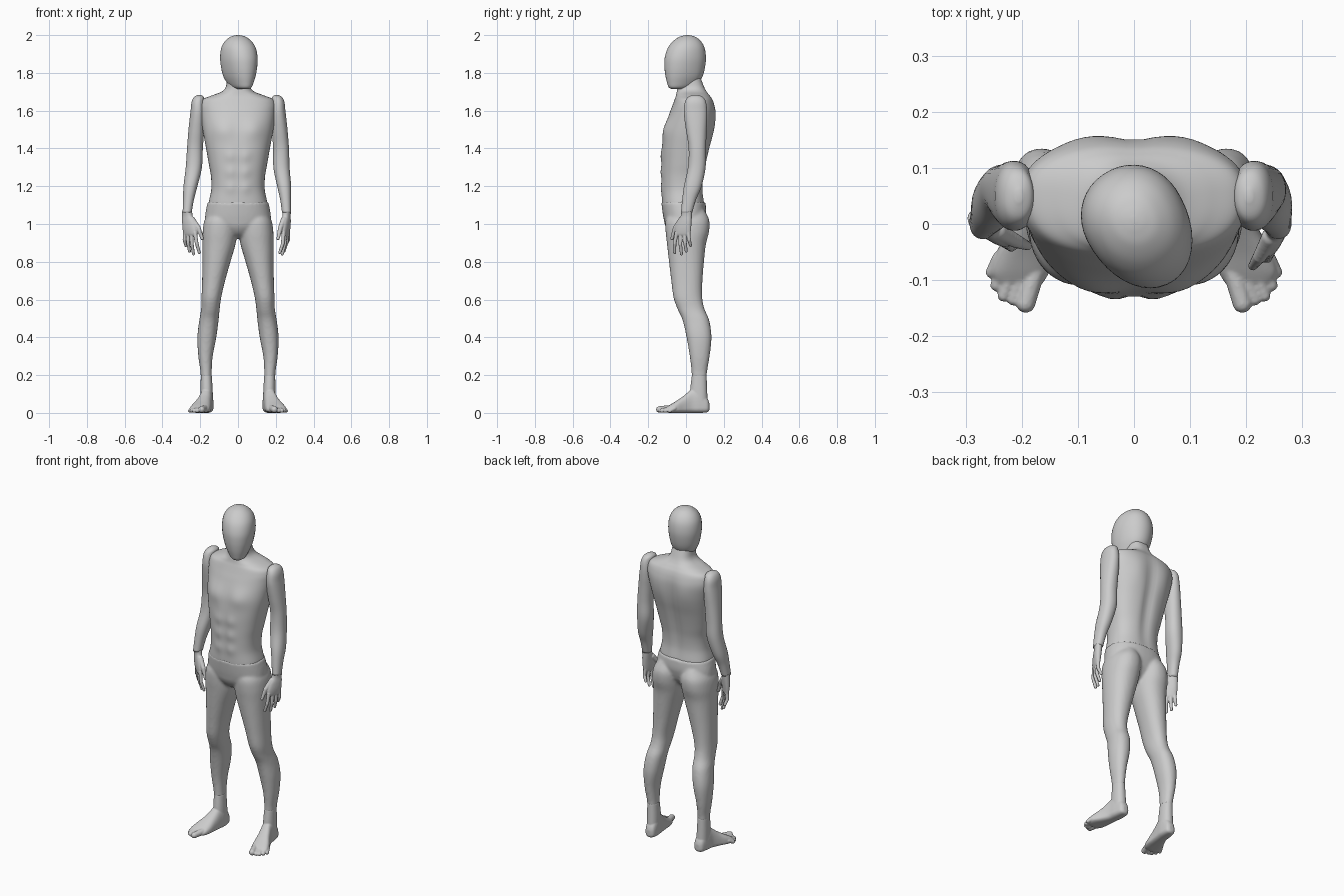
import bpy, bmesh, math
from mathutils import Vector, Matrix


def catmull(rings, steps):
    out = []
    for i in range(len(rings) - 1):
        p = [rings[max(0, min(len(rings) - 1, i + k))] for k in (-1, 0, 1, 2)]
        for j in range(steps):
            t = j / steps
            out.append([b + .5 * t * (c - a + t * (2 * a - 5 * b + 4 * c - d + t * (3 * (b - c) + d - a)))
                        for a, b, c, d in zip(*p)])
    return out + [list(rings[-1])]


def loft(bm, rings, axis='z', n=2.2, seg=40, steps=5):
    """Rings are (position along axis, centre x, half width, low, widest, high)."""
    loops = []
    for t, cx, hw, lo, mid, hi in catmull(rings, steps):
        loop = []
        for k in range(seg):
            a = 2 * math.pi * (k + .5) / seg
            c, s = math.cos(a), math.sin(a)
            x = cx + hw * math.copysign(abs(c) ** (2 / n), c)
            v = mid + abs(s) ** (2 / n) * ((hi - mid) if s > 0 else (lo - mid))
            loop.append(bm.verts.new((x, v, t) if axis == 'z' else (x, t, v)))
        loops.append(loop)
    for a, b in zip(loops, loops[1:]):
        for k in range(seg):
            m = (k + 1) % seg
            bm.faces.new((a[k], a[m], b[m], b[k]))
    bm.faces.new(loops[0])
    bm.faces.new(loops[-1])


def digit(bm, pts, r0, r1):
    """Tapered finger or toe made of closely spaced balls."""
    pts = [Vector(p) for p in pts]
    total = 8 * (len(pts) - 1)
    for i in range(total + 1):
        k = min(i // 8, len(pts) - 2)
        p = pts[k].lerp(pts[k + 1], (i - 8 * k) / 8)
        bmesh.ops.create_icosphere(bm, subdivisions=2, radius=r0 + (r1 - r0) * i / total,
                                   matrix=Matrix.Translation(p))


def finish(bm, name, side=1, voxel=0, smooth=4, turn=0, loc=(0, 0, 0)):
    for v in bm.verts:
        v.co.x *= side
    bmesh.ops.recalc_face_normals(bm, faces=bm.faces)
    for f in bm.faces:
        f.smooth = True
    me = bpy.data.meshes.new(name)
    bm.to_mesh(me)
    bm.free()
    ob = bpy.data.objects.new(name, me)
    bpy.context.collection.objects.link(ob)
    ob.location = loc
    ob.rotation_euler.z = math.radians(turn)
    if voxel:
        m = ob.modifiers.new("blend", 'REMESH')
        m.mode, m.voxel_size, m.use_smooth_shade = 'VOXEL', voxel, True
        m = ob.modifiers.new("soften", 'SMOOTH')
        m.factor, m.iterations = .5, smooth
    return ob


def bump(x, z, cx, cz, wx, wz):
    return math.exp(-((x - cx) / wx) ** 2 - ((z - cz) / wz) ** 2)


# Head, turned to its left
bm = bmesh.new()
loft(bm, [(1.715, 0, .03, -.088, -.03, .02), (1.725, 0, .046, -.102, -.02, .045),
          (1.75, 0, .062, -.110, 0, .07), (1.785, 0, .077, -.117, .01, .09),
          (1.83, 0, .087, -.121, .01, .102), (1.88, 0, .092, -.118, .01, .107),
          (1.93, 0, .087, -.10, .01, .10), (1.965, 0, .07, -.072, .01, .082),
          (1.988, 0, .044, -.04, .01, .056), (1.997, 0, .022, -.014, .01, .032),
          (2.0, 0, .004, .004, .01, .014)], n=2.1)
finish(bm, "head", turn=30, loc=(.005, 0, 0))

# Torso with neck
bm = bmesh.new()
loft(bm, [(1.09, 0, .156, -.125, -.01, .098), (1.115, 0, .155, -.128, -.01, .097),
          (1.18, 0, .142, -.129, -.01, .09), (1.25, 0, .143, -.13, -.01, .095),
          (1.32, 0, .155, -.13, 0, .108), (1.40, 0, .169, -.128, .01, .126),
          (1.47, 0, .182, -.118, .02, .143), (1.53, 0, .192, -.104, .035, .152),
          (1.59, 0, .2, -.086, .05, .155), (1.63, 0, .2, -.071, .05, .15),
          (1.66, 0, .186, -.06, .05, .14), (1.68, 0, .14, -.053, .05, .127),
          (1.70, 0, .088, -.049, .04, .112), (1.725, 0, .065, -.046, .03, .098),
          (1.77, 0, .058, -.045, .02, .08)], n=2.4, seg=72, steps=7)
for v in bm.verts:
    x, y, z = abs(v.co.x), v.co.y, v.co.z
    if y < -.02:    # chest and stomach muscles
        d = .014 * bump(x, z, .08, 1.5, .06, .055) - .006 * bump(x, z, 0, 1.32, .012, .2)
        for row in (1.19, 1.275, 1.36):
            d += .006 * bump(x, z, .04, row, .028, .03)
        v.co.y -= d
    elif y > .04:   # shoulder blades and spine groove
        v.co.y += .007 * bump(x, z, .09, 1.55, .05, .09) - .014 * bump(x, z, 0, 1.38, .03, .24)
finish(bm, "torso")

# Pelvis and both legs, blended into one piece
bm = bmesh.new()
loft(bm, [(.925, 0, .03, -.05, 0, .03), (.95, 0, .08, -.085, 0, .06), (.985, 0, .14, -.108, 0, .085),
          (1.02, 0, .172, -.117, 0, .098), (1.06, 0, .172, -.124, 0, .106),
          (1.11, 0, .162, -.13, -.01, .104), (1.118, 0, .16, -.13, -.01, .102)], n=2.3)
leg = [(.185, .168, .030, .03, .07, .11), (.22, .169, .030, .029, .07, .112),
       (.3, .172, .038, .02, .07, .125), (.4, .165, .050, .003, .07, .135),
       (.49, .154, .051, -.018, .06, .123), (.55, .146, .049, -.045, .03, .098),
       (.61, .141, .052, -.066, .01, .086), (.7, .129, .061, -.078, .01, .087),
       (.8, .114, .074, -.09, .005, .095), (.89, .101, .087, -.10, 0, .105),
       (.96, .096, .091, -.108, 0, .122), (1.02, .091, .086, -.108, 0, .123),
       (1.07, .085, .06, -.085, 0, .1)]
loft(bm, leg)
loft(bm, [(r[0], -r[1]) + r[2:] for r in leg])
finish(bm, "pelvis_and_legs", voxel=.008, smooth=5)

for side, word in ((1, "left"), (-1, "right")):
    # Arm: (z, centre x, centre y, half width, half depth)
    bm = bmesh.new()
    shift = -.006 * side
    arm = [(1.684, .205, .05, .006, .01), (1.672, .207, .05, .026, .04), (1.645, .212, .05, .034, .056),
           (1.6, .213, .05, .038, .062), (1.55, .216, .052, .041, .06), (1.49, .221, .055, .042, .054),
           (1.4, .228, .06, .042, .046), (1.3, .232, .057, .043, .047), (1.2, .248, .036, .037, .047),
           (1.13, .257, .017, .029, .037), (1.06, .263, .003, .024, .03)]
    loft(bm, [(z, x + shift * max(0, 1.4 - z) / .33, rx, y - ry, y, y + ry) for z, x, y, rx, ry in arm], seg=32)
    finish(bm, word + "_arm", side)

    # Hand: palm, four fingers, thumb
    bm = bmesh.new()
    loft(bm, [(.004, 0, .022, -.028, 0, .03), (-.02, 0, .02, -.032, 0, .029), (-.05, .002, .019, -.05, 0, .028),
              (-.085, .003, .017, -.062, -.01, .026), (-.115, .003, .013, -.064, -.02, .022),
              (-.125, .003, .008, -.055, -.02, .012)], seg=28)
    for y0, y1, y2, end in ((-.055, -.066, -.072, -.222), (-.032, -.034, -.033, -.23),
                            (-.010, -.008, -.006, -.215), (.011, .016, .018, -.185)):
        digit(bm, [(.003, y0, -.11), (.003, y1, -.11 + (end + .11) * .5), (-.012, y2, end + .008)], .0115, .0085)
    digit(bm, [(-.004, -.03, -.04), (-.01, -.068, -.085), (-.016, -.088, -.14)], .017, .009)
    finish(bm, word + "_hand", side, .0028, 3, -20 if side > 0 else 52, (side * (.263 + shift), .003, 1.063))

    # Foot: sole and instep, ankle, five toes
    bm = bmesh.new()
    loft(bm, [(.124, .163, .012, .015, .03, .05), (.112, .163, .028, .003, .03, .08),
              (.07, .165, .035, 0, .03, .14), (.03, .17, .036, 0, .03, .125),
              (-.01, .181, .042, 0, .025, .092), (-.05, .194, .051, 0, .02, .064),
              (-.085, .203, .052, 0, .018, .043), (-.105, .204, .042, .003, .016, .03)], axis='y', n=2.6)
    loft(bm, [(.05, .165, .033, .02, .07, .115), (.12, .166, .032, .022, .07, .112),
              (.2, .168, .029, .031, .07, .109)])
    for x0, y0, x1, y1, r in ((.176, -.085, .193, -.141, .018), (.2, -.09, .215, -.134, .012),
                              (.218, -.085, .232, -.127, .012), (.232, -.075, .245, -.109, .0115),
                              (.242, -.06, .254, -.086, .011)):
        digit(bm, [(x0, y0, .024), (x1, y1, r)], r, r)
    for v in bm.verts:
        v.co.z = max(v.co.z, 0)
    finish(bm, word + "_foot", side, .0035, 3)
